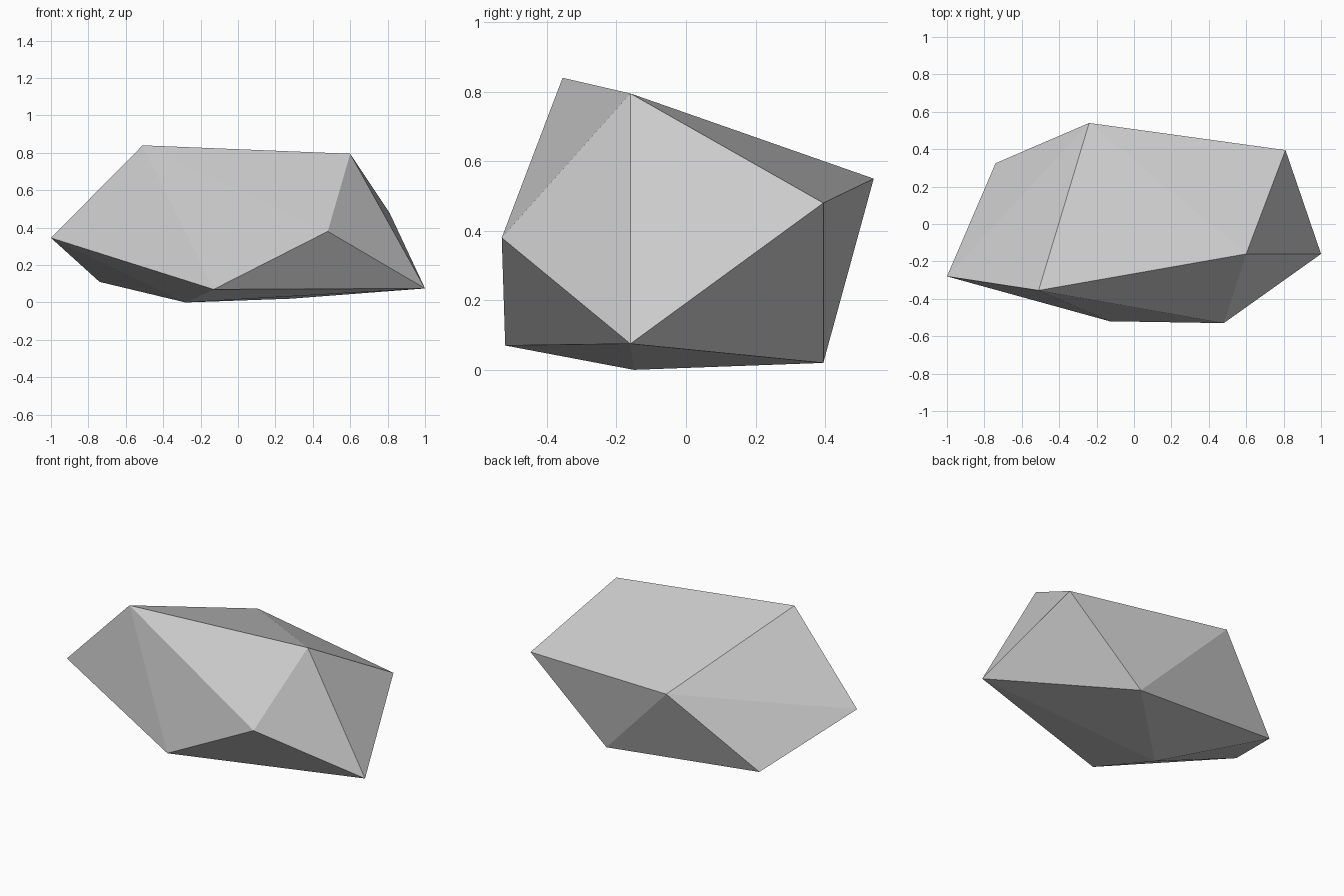
import bpy
import bmesh

cube = bpy.data.objects.get("Cube")
if cube:
    bpy.data.objects.remove(cube, do_unlink=True)

# Plain grey stone
stone = bpy.data.materials.new("grey_stone")
stone.use_nodes = True
grey = (0.6, 0.6, 0.6, 1)
stone.diffuse_color = grey
stone.node_tree.nodes["Principled BSDF"].inputs["Base Color"].default_value = grey

bm = bmesh.new()


def corner(x, y, z):
    return bm.verts.new((x, y, z))


# Corners of the boulder
left_tip = corner(-1, -.28, .345)
peak = corner(-.51, -.355, .84)
crest = corner(.6, -.16, .795)
rear_shoulder = corner(.81, .395, .48)
right_tip = corner(1, -.16, .075)
front_nose = corner(.48, -.53, .38)
front_foot = corner(-.13, -.52, .07)
base = corner(-.28, -.15, 0)
left_foot = corner(-.74, .325, .11)
rear_top = corner(-.24, .54, .55)
rear_foot = corner(.28, .395, .02)

# Broken facets, each spanning three corners
facets = [
    # front
    (left_tip, peak, front_foot),
    (peak, front_nose, front_foot),
    (peak, crest, front_nose),
    (front_nose, front_foot, right_tip),
    # right end
    (crest, front_nose, right_tip),
    (crest, rear_shoulder, right_tip),
    (rear_shoulder, right_tip, rear_foot),
    # top
    (peak, crest, rear_top),
    (crest, rear_shoulder, rear_top),
    (left_tip, peak, rear_top),
    # back
    (left_tip, rear_top, left_foot),
    (rear_shoulder, rear_foot, rear_top),
    (rear_top, rear_foot, left_foot),
    # underside
    (right_tip, rear_foot, base),
    (right_tip, base, front_foot),
    (base, left_foot, rear_foot),
    (left_tip, left_foot, base),
    (left_tip, front_foot, base),
]
for facet in facets:
    bm.faces.new(facet)
bmesh.ops.recalc_face_normals(bm, faces=bm.faces)

mesh = bpy.data.meshes.new("boulder")
bm.to_mesh(mesh)
bm.free()
mesh.materials.append(stone)
boulder = bpy.data.objects.new("boulder", mesh)
bpy.context.collection.objects.link(boulder)
